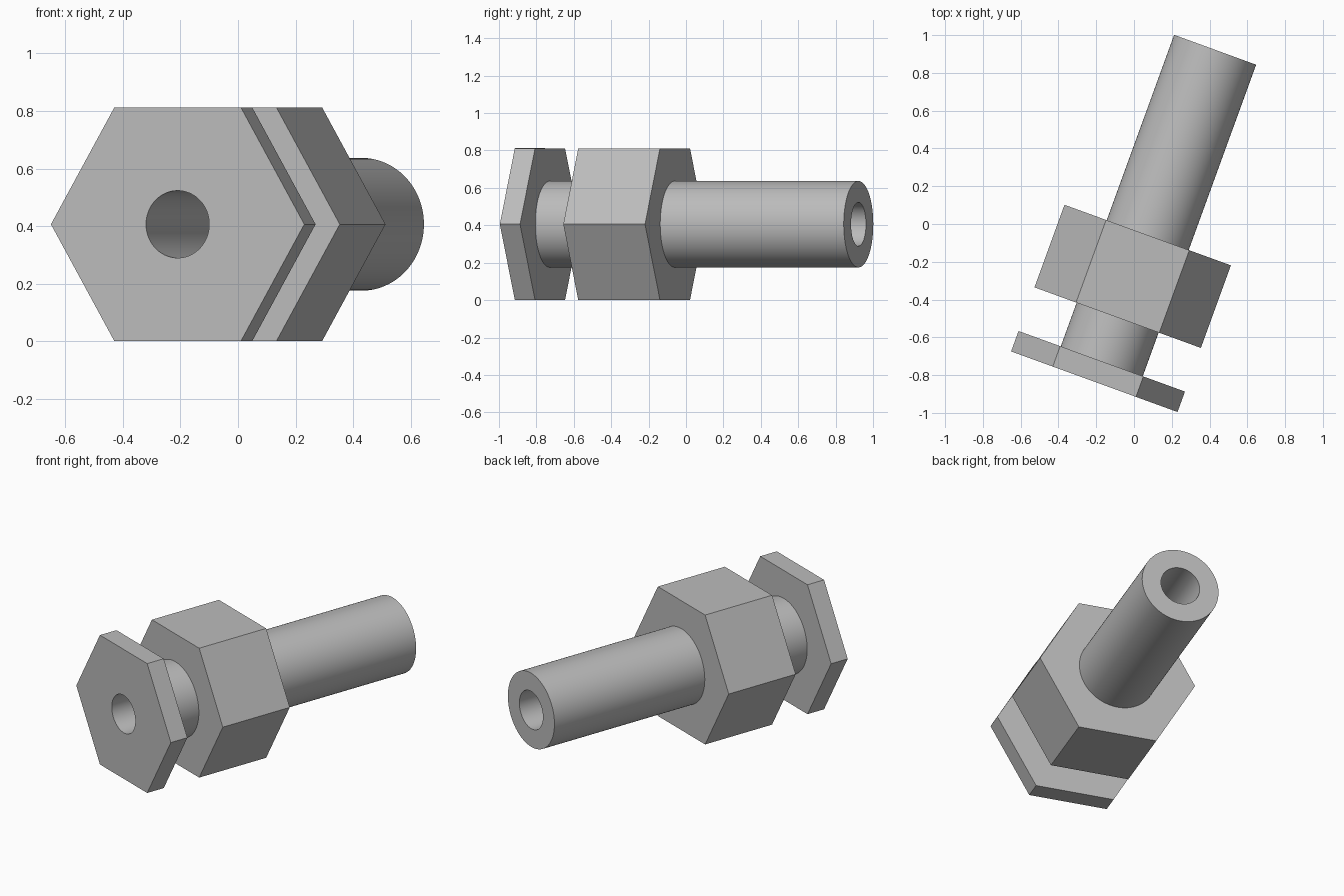
import bpy, bmesh
from math import sin, cos, pi, radians
from mathutils import Matrix

cube = bpy.data.objects.get("Cube")
if cube:
    bpy.data.objects.remove(cube, do_unlink=True)

steel = bpy.data.materials.new("grey_steel")
steel.use_nodes = True
steel.diffuse_color = (0.5, 0.5, 0.5, 1)
steel.node_tree.nodes["Principled BSDF"].inputs["Base Color"].default_value = (0.5, 0.5, 0.5, 1)

SEGMENTS = 96
HEX_APOTHEM = 0.406
SHAFT_RADIUS = 0.231
BORE_RADIUS = 0.117

# Local z runs along the bolt from the head face; lay it back and turn it in plan
PLACE = (Matrix.Translation((-0.21, -0.835, HEX_APOTHEM))
         @ Matrix.Rotation(radians(-20), 4, 'Z')
         @ Matrix.Rotation(radians(-90), 4, 'X'))


def circle(radius):
    return lambda angle: radius


def hexagon(apothem):
    # Distance to a hexagon's edge, with corners on the local x axis
    return lambda angle: apothem / cos(angle % (pi / 3) - pi / 6)


def tube(name, outer, inner, start, end):
    """Bored prism whose outer and inner outlines are radius functions."""
    bm = bmesh.new()
    rings = []
    for outline, z in ((outer, start), (outer, end), (inner, end), (inner, start)):
        angles = [2 * pi * i / SEGMENTS for i in range(SEGMENTS)]
        rings.append([bm.verts.new((outline(a) * cos(a), outline(a) * sin(a), z))
                      for a in angles])
    for k, ring in enumerate(rings):
        following = rings[(k + 1) % len(rings)]
        for i in range(SEGMENTS):
            j = (i + 1) % SEGMENTS
            bm.faces.new((ring[i], ring[j], following[j], following[i]))
    bmesh.ops.recalc_face_normals(bm, faces=bm.faces)
    mesh = bpy.data.meshes.new(name)
    bm.to_mesh(mesh)
    bm.free()
    mesh.materials.append(steel)
    part = bpy.data.objects.new(name, mesh)
    part.matrix_world = PLACE
    bpy.context.collection.objects.link(part)
    bpy.ops.object.select_all(action='DESELECT')
    part.select_set(True)
    bpy.context.view_layer.objects.active = part
    bpy.ops.object.shade_smooth_by_angle(angle=radians(30))


# Thin hexagonal head, hollow shaft and thick nut around it
tube("bolt_head", hexagon(HEX_APOTHEM), circle(BORE_RADIUS), 0, 0.115)
tube("hollow_shaft", circle(SHAFT_RADIUS), circle(BORE_RADIUS), 0.115, 1.87)
tube("hex_nut", hexagon(HEX_APOTHEM), circle(SHAFT_RADIUS), 0.361, 0.826)
